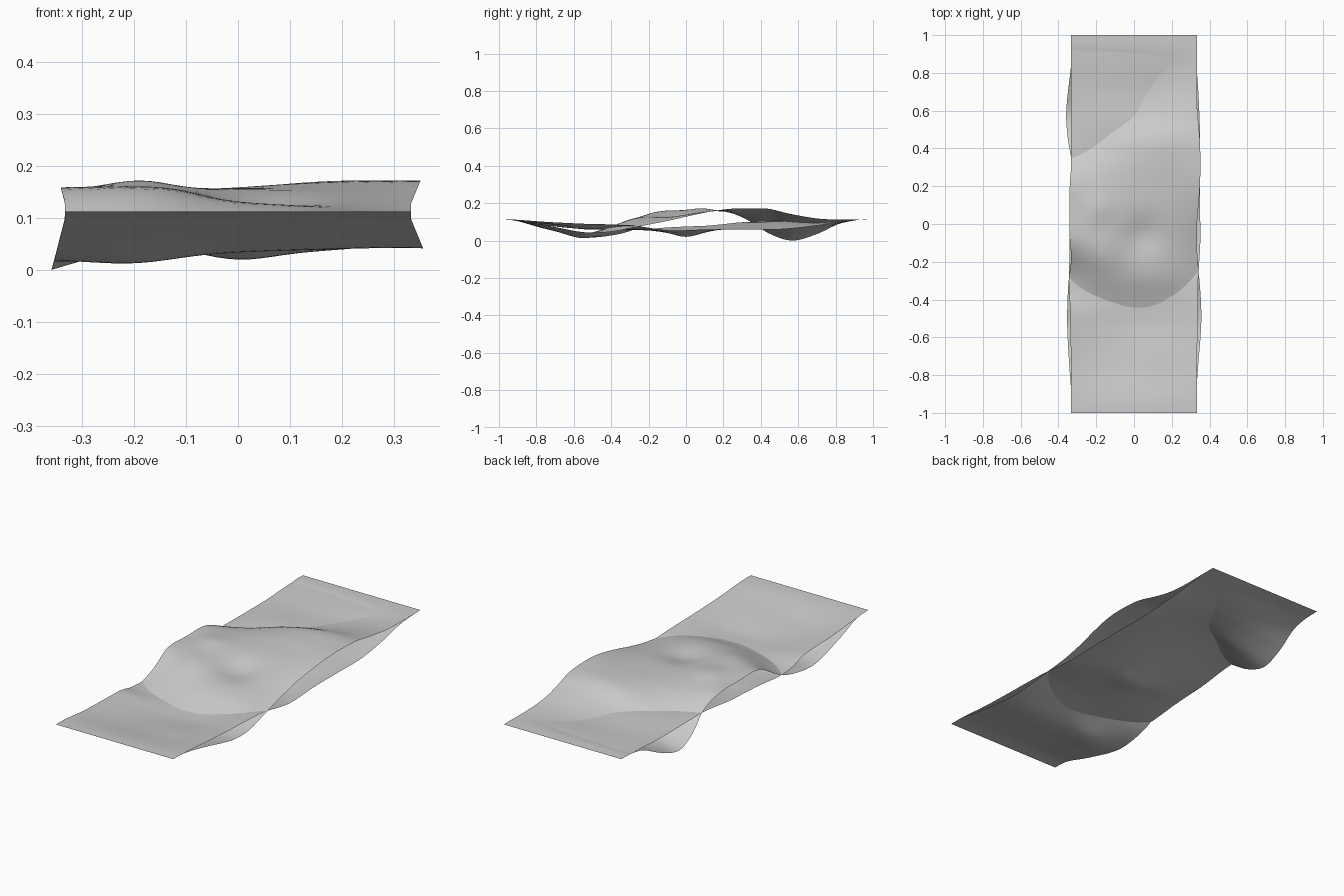
import bpy, bmesh, math

if "Cube" in bpy.data.objects:
    bpy.data.objects.remove(bpy.data.objects["Cube"])

HALF_W, REST = 0.333, 0.113
NX, NY = 32, 96

# Lengthwise profiles: (y, height at left, middle, right)
ROLLING = [(-1, .113, .113, .113), (-.92, .108, .108, .110), (-.75, .062, .070, .082),
           (-.55, .022, .034, .045), (-.42, .025, .068, .045), (-.28, .057, .118, .070),
           (-.1, .150, .145, .105), (.08, .155, .155, .145), (.22, .152, .158, .168),
           (.33, .11, .158, .172), (.45, .035, .145, .165), (.57, 0, .10, .140),
           (.7, .035, .085, .118), (.82, .09, .095, .112), (.93, .112, .112, .113),
           (1, .113, .113, .113)]
GENTLE = [(-1, .113, .113, .113), (-.92, .110, .108, .112), (-.75, .095, .080, .100),
          (-.55, .088, .060, .090), (-.46, .083, .060, .088), (-.38, .064, .062, .085),
          (-.28, .057, .06, .08), (-.1, .07, .045, .055), (0, .075, .035, .055),
          (.12, .08, .05, .06), (.33, .10, .085, .06), (.5, .10, .100, .06),
          (.7, .10, .096, .080), (.85, .108, .106, .104), (1, .113, .113, .113)]

# Local dents and bumps: (x, y, radius, height)
ROLLING_BUMPS = [(.04, -.06, .10, -.026), (-.19, .08, .08, .016), (-.18, -.19, .11, .016),
                 (-.2, -.55, .11, -.014)]
GENTLE_BUMPS = [(0, 0, .09, -.015), (.1, -.68, .12, .006)]


def along(profile, col, y):
    """Smooth cubic through one column of the profile."""
    def slope(i):
        a, b = profile[max(i - 1, 0)], profile[min(i + 1, len(profile) - 1)]
        return (b[col] - a[col]) / (b[0] - a[0])
    i = 0
    while i < len(profile) - 2 and y > profile[i + 1][0]:
        i += 1
    p, q = profile[i], profile[i + 1]
    h = q[0] - p[0]
    t = (y - p[0]) / h
    return ((2*t**3 - 3*t*t + 1) * p[col] + (t**3 - 2*t*t + t) * h * slope(i)
            + (3*t*t - 2*t**3) * q[col] + (t**3 - t*t) * h * slope(i + 1))


def sheet(name, profile, bumps, material):
    bm = bmesh.new()
    rows = []
    for j in range(NY + 1):
        y = -1 + 2 * j / NY
        left, mid, right = (along(profile, c, y) for c in (1, 2, 3))
        row = []
        for i in range(NX + 1):
            u = -1 + 2 * i / NX
            x = u * HALF_W
            z = left*u*(u - 1)/2 + mid*(1 - u*u) + right*u*(u + 1)/2
            for bx, by, r, amp in bumps:
                z += amp * math.exp(-((x - bx)**2 + (y - by)**2) / r**2)
            # edges flare outwards where the sheet is pushed far from rest
            edge, flare = (right, 1.25) if u > 0 else (left, .8)
            x *= 1 + flare * max(abs(edge - REST) - .015, 0) * abs(u)**3
            row.append(bm.verts.new((x, y, max(z, 0))))
        rows.append(row)
    for a, b in zip(rows, rows[1:]):
        for i in range(NX):
            bm.faces.new((a[i], a[i + 1], b[i + 1], b[i])).smooth = True
    mesh = bpy.data.meshes.new(name)
    bm.to_mesh(mesh)
    bm.free()
    mesh.materials.append(material)
    obj = bpy.data.objects.new(name, mesh)
    bpy.context.collection.objects.link(obj)
    return obj


grey = bpy.data.materials.new("light grey")
grey.diffuse_color = (0.6, 0.6, 0.6, 1)
grey.use_nodes = True
grey.node_tree.nodes["Principled BSDF"].inputs["Base Color"].default_value = grey.diffuse_color

# Two crossing wavy sheets sharing their flat ends
sheet("rolling_sheet", ROLLING, ROLLING_BUMPS, grey)
sheet("gentle_sheet", GENTLE, GENTLE_BUMPS, grey)
